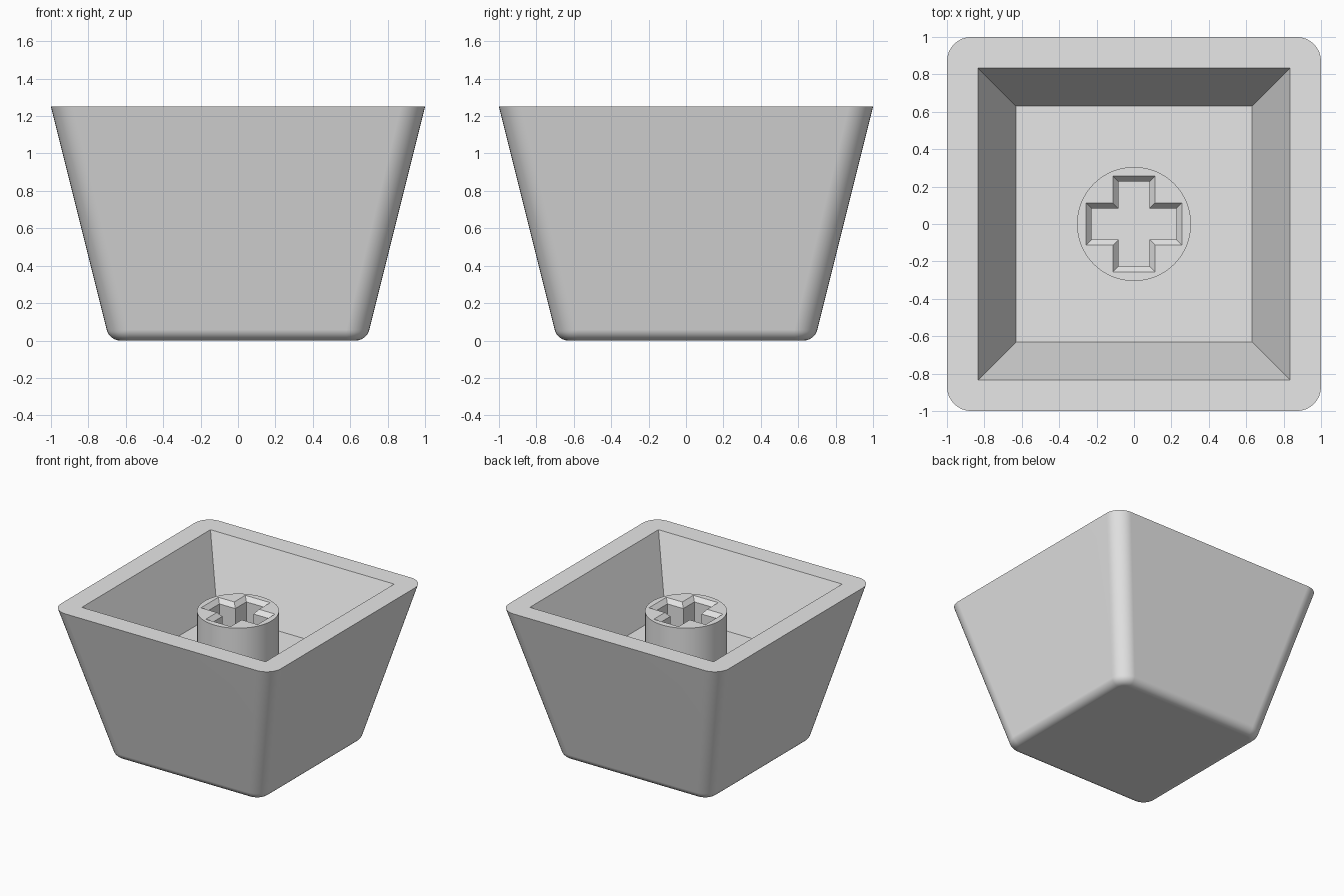
import bpy, bmesh, math

if "Cube" in bpy.data.objects:
    bpy.data.objects.remove(bpy.data.objects["Cube"])

gray = bpy.data.materials.new("light_gray_plastic")
gray.diffuse_color = (0.8, 0.8, 0.8, 1)
gray.use_nodes = True
gray.node_tree.nodes["Principled BSDF"].inputs["Base Color"].default_value = gray.diffuse_color

TOP = 1.25      # open rim height
FLOOR = 0.70    # cavity floor height
STEM_TOP = 1.125


def rounded_square(half, radius, steps=8):
    """Outline of a square with rounded corners."""
    pts = []
    for k in range(4):
        mid = math.pi / 4 + k * math.pi / 2
        cx = math.copysign(half - radius, math.cos(mid))
        cy = math.copysign(half - radius, math.sin(mid))
        for i in range(steps + 1):
            a = k * math.pi / 2 + i / steps * math.pi / 2
            pts.append((cx + radius * math.cos(a), cy + radius * math.sin(a)))
    return pts


def square(h):
    return [(h, h), (-h, h), (-h, -h), (h, -h)]


def cross(length, width):
    """Outline of a plus sign, given half length and half width of its arms."""
    quarter = [(length, -width), (length, width), (width, width)]
    pts = []
    for k in range(4):
        c, s = [(1, 0), (0, 1), (-1, 0), (0, -1)][k]
        pts += [(x * c - y * s, x * s + y * c) for x, y in quarter]
    return pts


def loft(bm, rings):
    """Join (outline, z) rings with quads and return the vertex rings."""
    loops = [[bm.verts.new((x, y, z)) for x, y in pts] for pts, z in rings]
    for a, b in zip(loops, loops[1:]):
        n = len(a)
        for i in range(n):
            bm.faces.new((a[i], a[(i + 1) % n], b[(i + 1) % n], b[i]))
    return loops


def fill_between(bm, outer, inner):
    """Flat face band between two coplanar loops."""
    edges = [bm.edges.get((l[i - 1], l[i])) for l in (outer, inner) for i in range(len(l))]
    bmesh.ops.triangle_fill(bm, use_beauty=True, edges=edges, normal=(0, 0, 1))


def finish(bm, name):
    bmesh.ops.recalc_face_normals(bm, faces=bm.faces[:])
    mesh = bpy.data.meshes.new(name)
    bm.to_mesh(mesh)
    bm.free()
    mesh.materials.append(gray)
    obj = bpy.data.objects.new(name, mesh)
    bpy.context.collection.objects.link(obj)
    bpy.ops.object.select_all(action='DESELECT')
    obj.select_set(True)
    bpy.context.view_layer.objects.active = obj
    bpy.ops.object.shade_smooth_by_angle(angle=math.radians(30))
    weighted = obj.modifiers.new("clean_shading", 'WEIGHTED_NORMAL')
    weighted.keep_sharp = True
    return obj


# Cap shell: filleted lower edge, flared sides, flat rim, tapered cavity
bm = bmesh.new()
r, centre, slope = 0.075, 0.629, math.atan(0.25)
rings = []
for i in range(9):
    a = -math.pi / 2 + i / 8 * (math.pi / 2 - slope)
    reach = r * math.cos(a)
    rings.append((rounded_square(centre + reach, 0.05 + reach), r + r * math.sin(a)))
rings.append((rounded_square(1.0, 0.13), TOP))
outside = loft(bm, rings)
bm.faces.new(outside[0])
cavity = loft(bm, [(square(0.835), TOP), (square(0.63), FLOOR)])
bm.faces.new(cavity[-1])
fill_between(bm, outside[-1], cavity[0])
finish(bm, "cap_shell")

# Stem: round post with a chamfered cross socket
bm = bmesh.new()
circle = [(0.305 * math.cos(i * math.tau / 64), 0.305 * math.sin(i * math.tau / 64))
          for i in range(64)]
post = loft(bm, [(circle, FLOOR), (circle, STEM_TOP)])
socket = loft(bm, [(cross(0.257, 0.113), STEM_TOP),
                   (cross(0.227, 0.083), STEM_TOP - 0.035),
                   (cross(0.227, 0.083), FLOOR)])
fill_between(bm, post[-1], socket[0])
finish(bm, "stem")
